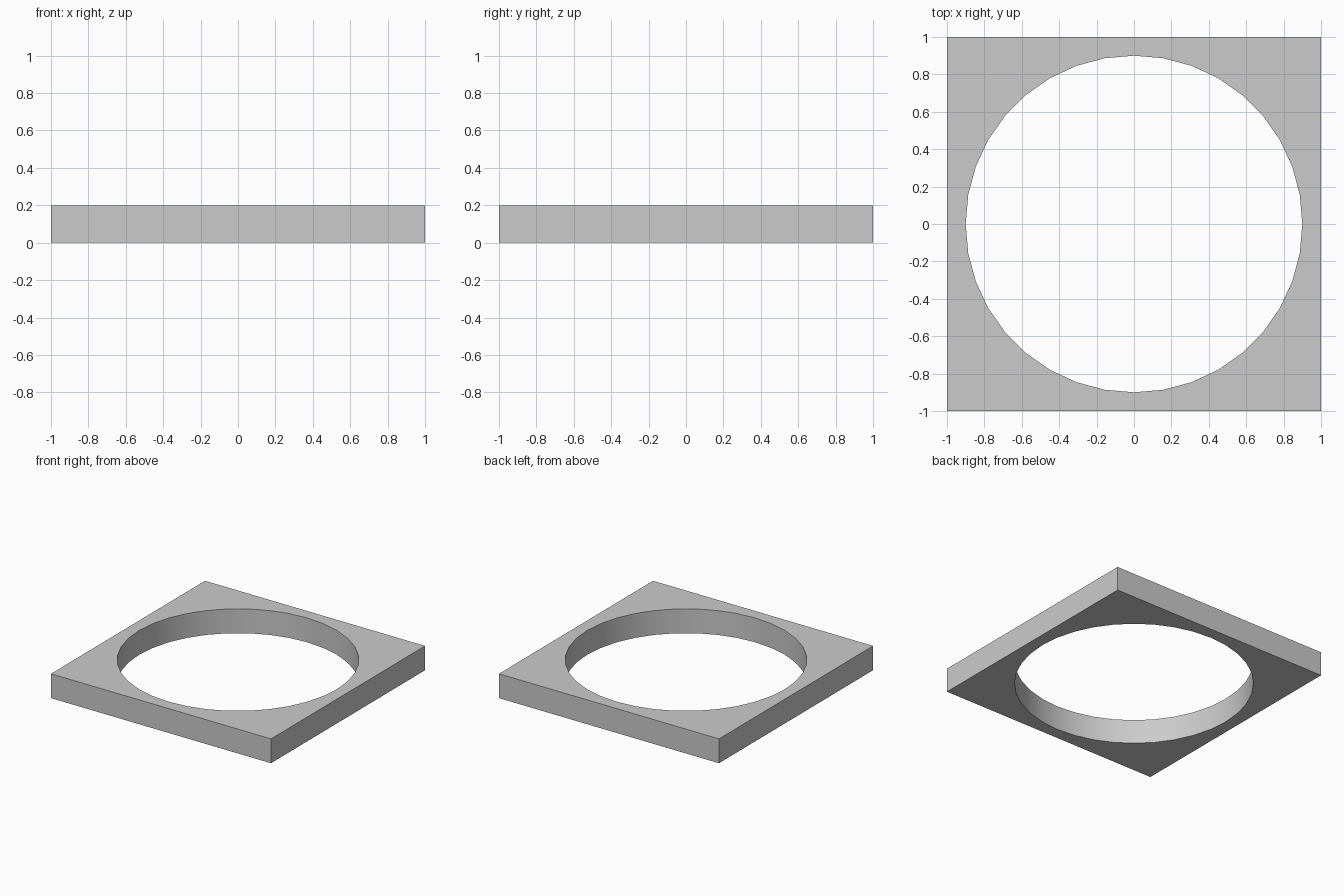
import bpy, bmesh, math

if "Cube" in bpy.data.objects:
    bpy.data.objects.remove(bpy.data.objects["Cube"])

HALF = 1.0       # half width of the square plate
RADIUS = 0.9     # radius of the round opening
HEIGHT = 0.2
SIDES = 36


def add_loop(bm, points):
    verts = [bm.verts.new((x, y, 0)) for x, y in points]
    return [bm.edges.new((v, verts[(i + 1) % len(verts)])) for i, v in enumerate(verts)]


bm = bmesh.new()

# Square outline and round opening, filled as one flat face region
square = [(-HALF, -HALF), (HALF, -HALF), (HALF, HALF), (-HALF, HALF)]
circle = [(RADIUS * math.cos(math.tau * i / SIDES), RADIUS * math.sin(math.tau * i / SIDES))
          for i in range(SIDES)]
edges = add_loop(bm, square) + add_loop(bm, circle)
bmesh.ops.triangle_fill(bm, edges=edges, use_beauty=True, normal=(0, 0, 1))

# Raise to full thickness, keeping the bottom face
ext = bmesh.ops.extrude_face_region(bm, geom=bm.faces[:], use_keep_orig=True)
top = [g for g in ext["geom"] if isinstance(g, bmesh.types.BMVert)]
bmesh.ops.translate(bm, verts=top, vec=(0, 0, HEIGHT))
bmesh.ops.recalc_face_normals(bm, faces=bm.faces[:])

mesh = bpy.data.meshes.new("square_frame")
bm.to_mesh(mesh)
bm.free()
frame = bpy.data.objects.new("square_frame", mesh)
bpy.context.collection.objects.link(frame)

# Smooth wall inside the opening, sharp edges elsewhere
bpy.context.view_layer.objects.active = frame
frame.select_set(True)
bpy.ops.object.shade_smooth_by_angle(angle=math.radians(30))
